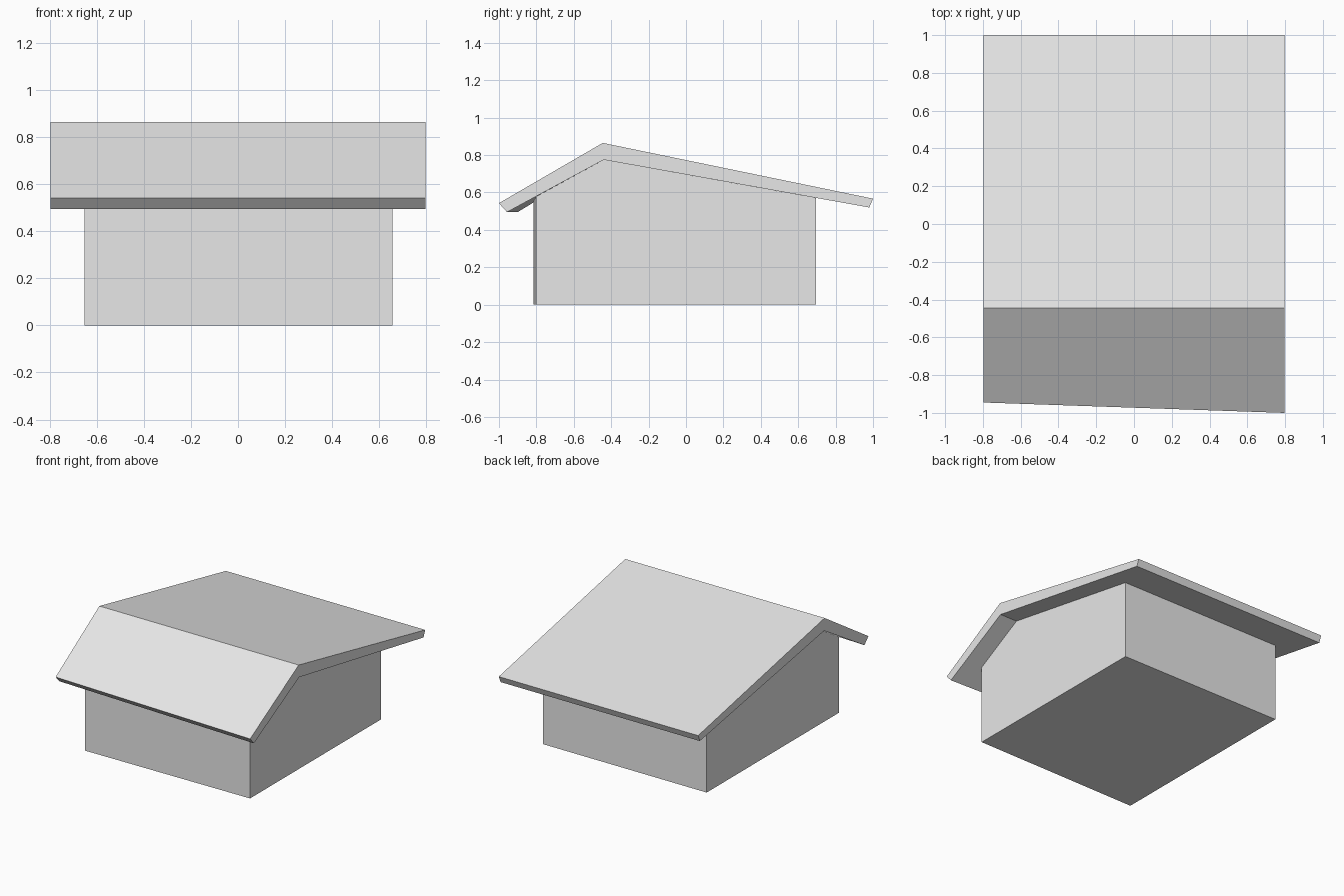
import bpy
import bmesh

cube = bpy.data.objects.get("Cube")
if cube:
    bpy.data.objects.remove(cube, do_unlink=True)

grey = bpy.data.materials.new("light_grey")
grey.use_nodes = True
grey.diffuse_color = (0.8, 0.8, 0.8, 1)
grey.node_tree.nodes["Principled BSDF"].inputs["Base Color"].default_value = (0.8, 0.8, 0.8, 1)


def loft(name, x_left, left, x_right, right):
    """Solid spanning two matching (y, z) end profiles."""
    bm = bmesh.new()
    a = [bm.verts.new((x_left, y, z)) for y, z in left]
    b = [bm.verts.new((x_right, y, z)) for y, z in right]
    bm.faces.new(a)
    bm.faces.new(b[::-1])
    n = len(a)
    for i in range(n):
        j = (i + 1) % n
        bm.faces.new((a[i], b[i], b[j], a[j]))
    bmesh.ops.recalc_face_normals(bm, faces=bm.faces)
    mesh = bpy.data.meshes.new(name)
    bm.to_mesh(mesh)
    bm.free()
    mesh.materials.append(grey)
    obj = bpy.data.objects.new(name, mesh)
    bpy.context.collection.objects.link(obj)
    return obj


def roof_profile(eave_top, eave_bottom):
    return [(eave_top, 0.543), (-0.445, 0.865), (1.0, 0.567),
            (0.98, 0.52), (-0.44, 0.775), (eave_bottom, 0.495)]


def wall_profile(front, front_top):
    return [(front, 0), (front, front_top), (-0.44, 0.775), (0.695, 0.571), (0.695, 0)]


# Folded slab roof with a slightly skewed front eave
loft("roof", -0.797, roof_profile(-0.945, -0.90), 0.797, roof_profile(-1.0, -0.957))

# Gabled wall block reaching up to the roof underside
loft("walls", -0.652, wall_profile(-0.815, 0.552), 0.658, wall_profile(-0.802, 0.578))
